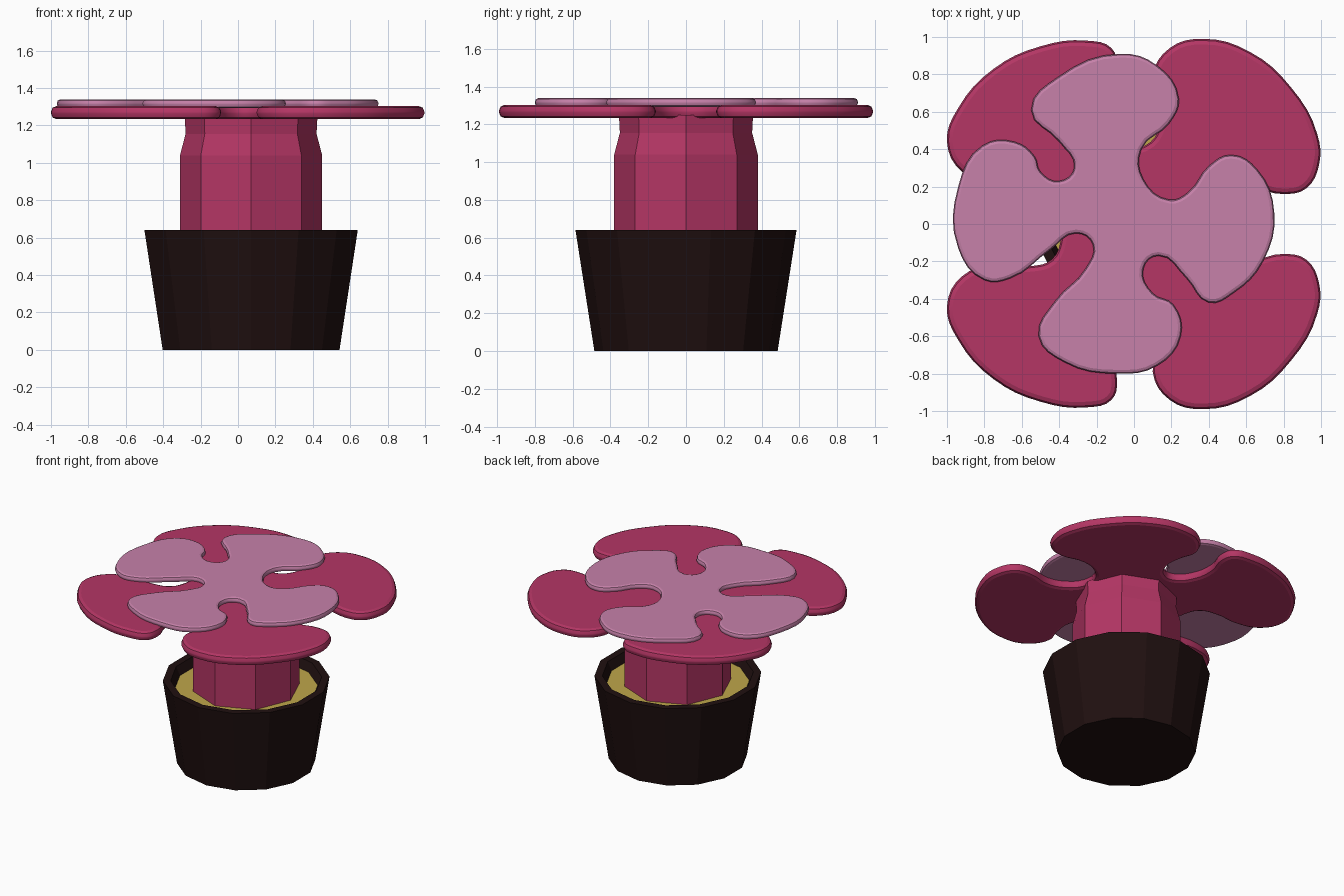
import bpy, bmesh, math

if "Cube" in bpy.data.objects:
    bpy.data.objects.remove(bpy.data.objects["Cube"])

CX = 0.07  # pot axis


def material(name, rgb):
    m = bpy.data.materials.new(name)
    m.diffuse_color = (*rgb, 1)
    m.use_nodes = True
    m.node_tree.nodes["Principled BSDF"].inputs["Base Color"].default_value = m.diffuse_color
    return m


MAGENTA = material("magenta", (0.46, 0.037, 0.13))
PINK = material("pink", (0.57, 0.22, 0.40))
DARK = material("dark_brown", (0.014, 0.005, 0.005))
SOIL = material("soil_yellow", (0.52, 0.38, 0.07))


def lathe(name, profile, sides, mat):
    """Faceted solid of revolution, closed with caps at both ends."""
    bm = bmesh.new()
    rings = []
    for r, z in profile:
        rings.append([bm.verts.new((CX + r * math.sin(2 * math.pi * i / sides),
                                    -r * math.cos(2 * math.pi * i / sides), z))
                      for i in range(sides)])
    for a, b in zip(rings, rings[1:]):
        for i in range(sides):
            j = (i + 1) % sides
            bm.faces.new((a[i], a[j], b[j], b[i]))
    bm.faces.new(rings[0][::-1])
    bm.faces.new(rings[-1])
    bmesh.ops.recalc_face_normals(bm, faces=bm.faces)
    me = bpy.data.meshes.new(name)
    bm.to_mesh(me)
    bm.free()
    me.materials.append(mat)
    ob = bpy.data.objects.new(name, me)
    bpy.context.collection.objects.link(ob)
    return ob


def slab(name, outline, z, half, bevel, mat):
    """Smooth closed outline, filled, thickened and bevelled."""
    cu = bpy.data.curves.new(name, 'CURVE')
    cu.dimensions, cu.fill_mode = '2D', 'BOTH'
    sp = cu.splines.new('BEZIER')
    sp.bezier_points.add(len(outline) - 1)
    for bp, (x, y) in zip(sp.bezier_points, outline):
        bp.co = (x, y, 0)
        bp.handle_left_type = bp.handle_right_type = 'AUTO'
    sp.use_cyclic_u = True
    sp.resolution_u = 4
    cu.extrude, cu.bevel_depth, cu.bevel_resolution = half - bevel, bevel, 1
    cu.offset = -bevel
    cu.materials.append(mat)
    ob = bpy.data.objects.new(name, cu)
    bpy.context.collection.objects.link(ob)
    ob.location.z = z
    bpy.ops.object.select_all(action='DESELECT')
    ob.select_set(True)
    bpy.context.view_layer.objects.active = ob
    bpy.ops.object.convert(target='MESH')
    bpy.context.object.name = name
    bpy.ops.object.shade_smooth_by_angle(angle=math.radians(25))


# pot, soil and stem
lathe("pot", [(0.485, 0), (0.585, 0.64), (0.53, 0.64), (0.49, 0.55)], 14, DARK)
lathe("soil", [(0.485, 0.53), (0.51, 0.575)], 14, SOIL)
lathe("stem", [(0.38, 0.54), (0.38, 1.04), (0.35, 1.155), (0.355, 1.25)], 8, MAGENTA)

# lower flower: a right and a left petal, each mirrored front to back
right = [(0.06, 0.42), (0.14, 0.53), (0.13, 0.68), (0.10, 0.79), (0.19, 0.94),
         (0.37, 0.99), (0.62, 0.92), (0.84, 0.73), (0.98, 0.48), (0.99, 0.32),
         (0.92, 0.19), (0.80, 0.16), (0.62, 0.19), (0.50, 0.15), (0.42, 0.06)]
left = [(-0.39, 0.08), (-0.44, 0.19), (-0.55, 0.225), (-0.75, 0.22), (-0.92, 0.28),
        (-1.0, 0.44), (-0.94, 0.62), (-0.75, 0.83), (-0.5, 0.95), (-0.25, 0.98),
        (-0.12, 0.94), (-0.09, 0.84), (-0.13, 0.68), (-0.11, 0.53), (-0.02, 0.42)]


def flip(pts):
    return [(x, -y) for x, y in reversed(pts)]


slab("lower_petals", right + flip(right) + flip(left) + left, 1.268, 0.035, 0.03, MAGENTA)

# upper flower: four irregular petals, clockwise from the back
upper = [(-0.07, 0.91), (0.12, 0.85), (0.24, 0.67), (0.19, 0.54), (0.04, 0.40),
         (0.05, 0.24), (0.19, 0.13), (0.29, 0.17), (0.40, 0.31), (0.52, 0.37),
         (0.66, 0.29), (0.75, 0.06), (0.69, -0.20), (0.53, -0.37), (0.40, -0.42),
         (0.28, -0.29), (0.13, -0.17), (0.05, -0.24), (0.10, -0.37), (0.21, -0.43),
         (0.25, -0.60), (0.12, -0.76), (-0.09, -0.80), (-0.37, -0.74), (-0.51, -0.60),
         (-0.42, -0.41), (-0.26, -0.24), (-0.22, -0.11), (-0.31, -0.05), (-0.45, -0.14),
         (-0.66, -0.29), (-0.80, -0.30), (-0.94, -0.13), (-0.94, 0.20), (-0.81, 0.42),
         (-0.64, 0.44), (-0.53, 0.36), (-0.50, 0.28), (-0.40, 0.23), (-0.32, 0.30),
         (-0.40, 0.44), (-0.55, 0.61), (-0.40, 0.79)]
slab("upper_petals", upper, 1.316, 0.023, 0.02, PINK)
